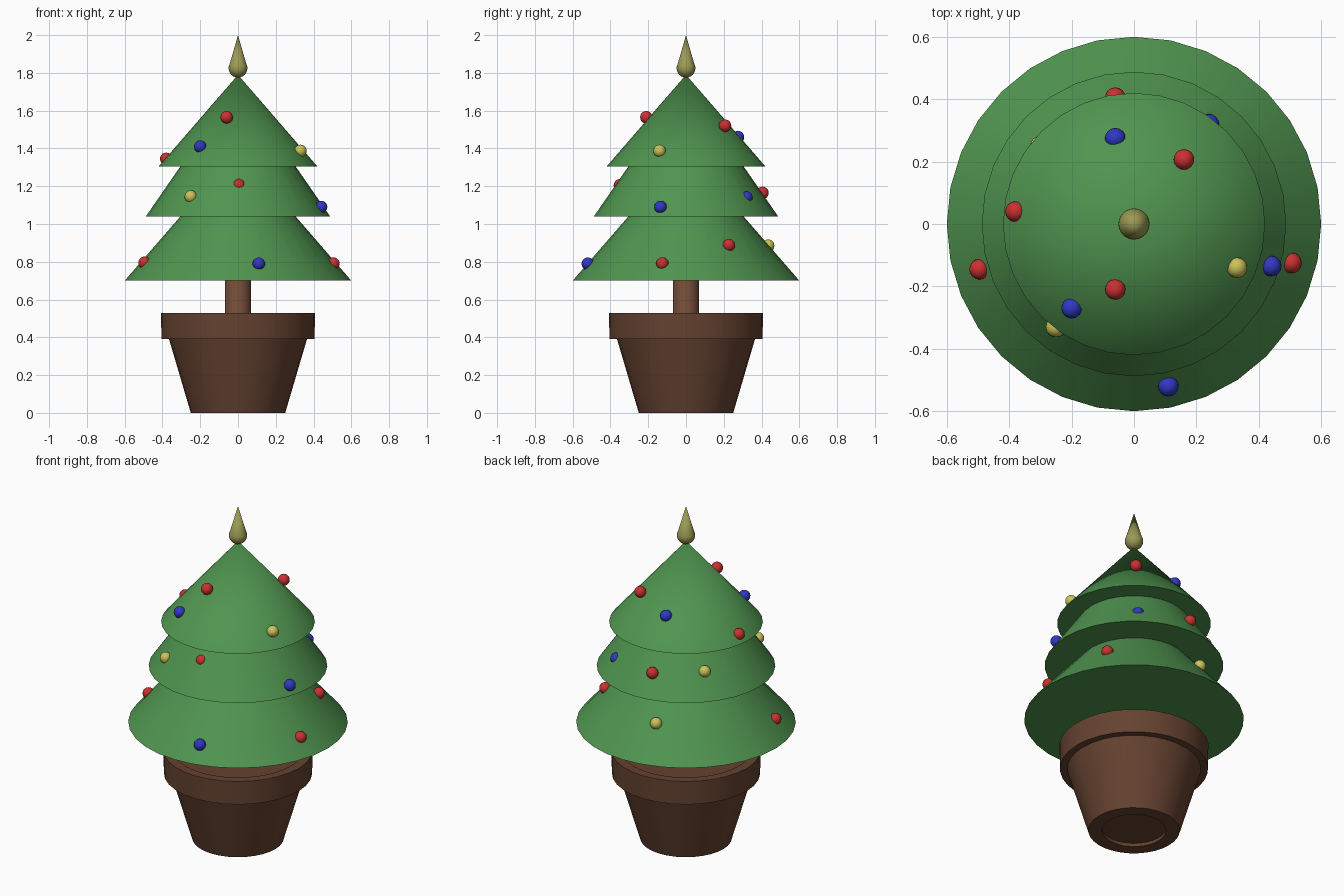
import bpy, bmesh, math
from mathutils import Vector

if "Cube" in bpy.data.objects:
    bpy.data.objects.remove(bpy.data.objects["Cube"])


def material(name, rgb):
    m = bpy.data.materials.new(name)
    m.diffuse_color = (*rgb, 1)
    m.use_nodes = True
    m.node_tree.nodes["Principled BSDF"].inputs["Base Color"].default_value = m.diffuse_color
    return m


GREEN = material("green", (0.08, 0.30, 0.08))
BROWN = material("pot_brown", (0.13, 0.055, 0.03))
BARK = material("bark", (0.20, 0.085, 0.045))
GOLD = material("gold", (0.33, 0.32, 0.09))
RED = material("red", (0.60, 0.03, 0.03))
BLUE = material("blue", (0.03, 0.04, 0.55))
YELLOW = material("yellow", (0.60, 0.55, 0.10))


def finish(name, bm, mat, angle=35):
    me = bpy.data.meshes.new(name)
    bmesh.ops.recalc_face_normals(bm, faces=bm.faces)
    bm.to_mesh(me)
    bm.free()
    ob = bpy.data.objects.new(name, me)
    bpy.context.collection.objects.link(ob)
    me.materials.append(mat)
    bpy.ops.object.select_all(action='DESELECT')
    ob.select_set(True)
    bpy.context.view_layer.objects.active = ob
    bpy.ops.object.shade_smooth_by_angle(angle=math.radians(angle))
    return ob


def lathe(name, profile, mat, sides=32):
    """Revolve (radius, z) points around z; both ends lie on the axis."""
    bm = bmesh.new()
    rings = []
    for r, z in profile:
        if r == 0:
            rings.append([bm.verts.new((0, 0, z))] * sides)
        else:
            rings.append([bm.verts.new((r * math.cos(math.tau * i / sides),
                                        r * math.sin(math.tau * i / sides), z))
                          for i in range(sides)])
    for a, b in zip(rings, rings[1:]):
        for i in range(sides):
            j = (i + 1) % sides
            bm.faces.new(dict.fromkeys((a[i], a[j], b[j], b[i])))
    return finish(name, bm, mat)


# pot with overhanging rim, recessed base and filled top
lathe("pot", [(0, 0.02), (0.175, 0.02), (0.175, 0), (0.25, 0), (0.365, 0.39),
              (0.405, 0.39), (0.408, 0.53), (0.355, 0.53), (0.35, 0.48), (0, 0.48)], BROWN)

# trunk
lathe("trunk", [(0, 0.47), (0.07, 0.47), (0.07, 0.72), (0, 0.72)], BARK)

# three stacked tiers of foliage
lathe("foliage", [(0, 0.70), (0.60, 0.70), (0.305, 1.04), (0.488, 1.04),
                  (0.305, 1.305), (0.42, 1.305), (0, 1.79)], GREEN)

# pointed topper: ball blending into a spike
ball = [(0.05 * math.cos(math.radians(a)), 1.825 + 0.05 * math.sin(math.radians(a)))
        for a in range(-75, 31, 15)]
lathe("topper", [(0, 1.775)] + ball + [(0, 2.0)], GOLD, 24)

# baubles resting on the foliage, grouped by colour
baubles = {
    "red": (RED, [(-0.06, -0.21, 1.565), (-0.38, 0.04, 1.345), (0.16, 0.207, 1.52),
                  (-0.06, 0.405, 1.165), (0.005, -0.35, 1.205), (0.505, -0.125, 0.79),
                  (-0.495, -0.145, 0.795), (0.38, 0.227, 0.888)]),
    "blue": (BLUE, [(-0.20, -0.27, 1.41), (-0.06, 0.275, 1.46), (0.24, 0.32, 1.14),
                    (0.44, -0.135, 1.09), (0.11, -0.52, 0.79)]),
    "yellow": (YELLOW, [(0.33, -0.14, 1.387), (-0.25, -0.33, 1.145),
                        (-0.30, 0.25, 1.18), (-0.105, 0.435, 0.885)]),
}
for colour, (mat, spots) in baubles.items():
    for n, p in enumerate(spots):
        bm = bmesh.new()
        bmesh.ops.create_uvsphere(bm, u_segments=16, v_segments=10, radius=0.033)
        bmesh.ops.translate(bm, verts=bm.verts, vec=Vector(p))
        finish(f"{colour}_bauble_{n + 1}", bm, mat, 60)
